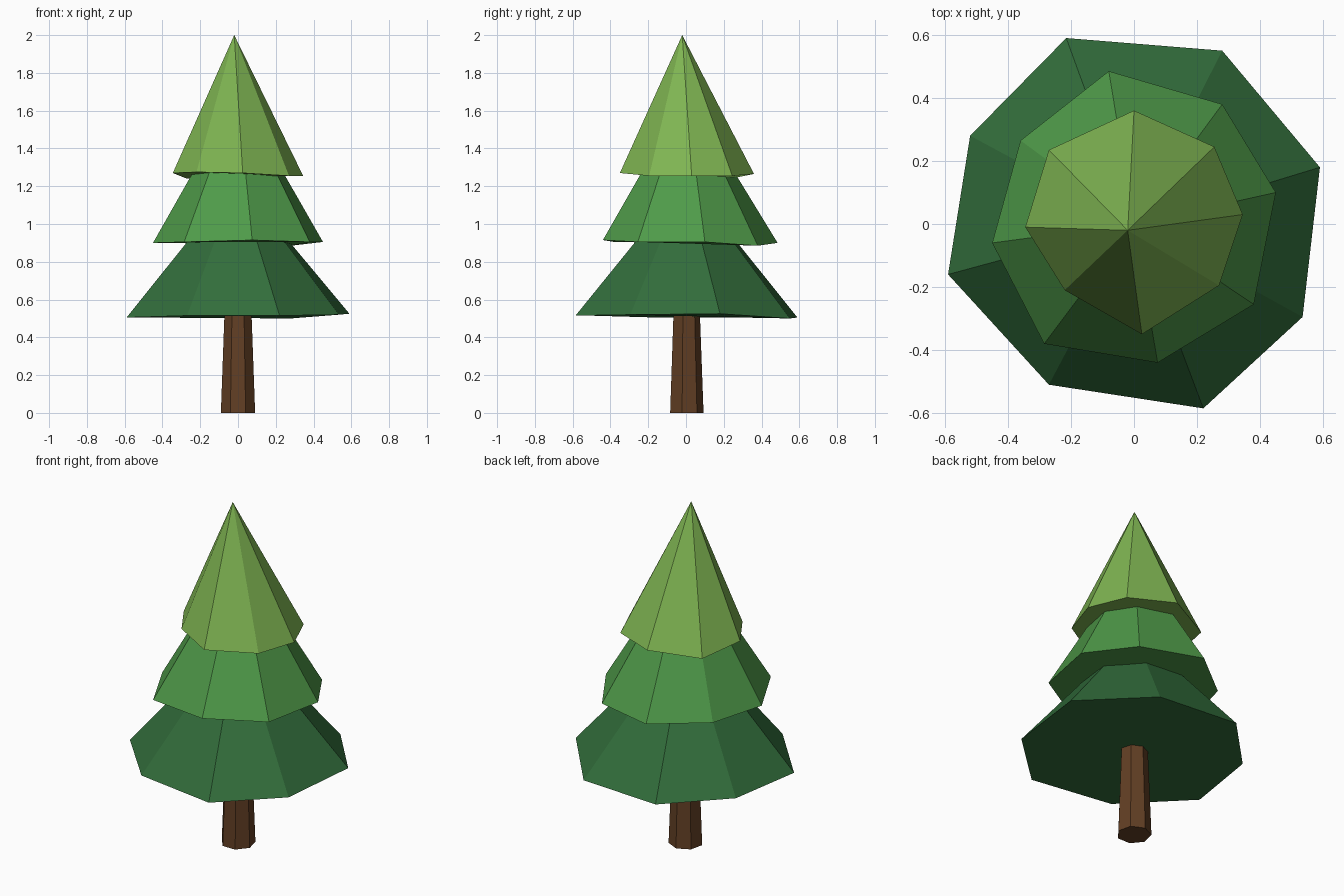
import bpy
import bmesh
from math import sin, cos, pi
from mathutils import Vector

cube = bpy.data.objects.get("Cube")
if cube:
    bpy.data.objects.remove(cube, do_unlink=True)


def material(name, rgb):
    """Flat material from 0-255 display values, converted to linear."""
    color = [((c / 255 + 0.055) / 1.055) ** 2.4 for c in rgb] + [1.0]
    mat = bpy.data.materials.new(name)
    mat.use_nodes = True
    mat.diffuse_color = color
    bsdf = mat.node_tree.nodes["Principled BSDF"]
    bsdf.inputs["Base Color"].default_value = color
    bsdf.inputs["Roughness"].default_value = 0.9
    return mat


def frustum(name, ring, centre, taper, mat):
    """Faceted solid from a base ring that narrows toward centre by taper."""
    bm = bmesh.new()
    tip = Vector(centre)
    base = [bm.verts.new(p) for p in ring]
    if taper == 0:
        apex = bm.verts.new(tip)
    else:
        top = []
        for p in ring:
            q = tip + (Vector(p) - tip) * taper
            q.z = tip.z
            top.append(bm.verts.new(q))
        bm.faces.new(top)
    bm.faces.new(base)
    for i in range(len(base)):
        j = (i + 1) % len(base)
        if taper == 0:
            bm.faces.new((base[i], base[j], apex))
        else:
            bm.faces.new((base[i], base[j], top[j], top[i]))
    bmesh.ops.recalc_face_normals(bm, faces=bm.faces[:])
    mesh = bpy.data.meshes.new(name)
    bm.to_mesh(mesh)
    bm.free()
    mesh.materials.append(mat)
    obj = bpy.data.objects.new(name, mesh)
    bpy.context.collection.objects.link(obj)
    return obj


bark = material("bark brown", (98, 63, 36))
dark_green = material("dark green", (50, 109, 59))
mid_green = material("mid green", (79, 154, 73))
light_green = material("light green", (127, 181, 82))

# Seven-sided tapering trunk
angles = [pi / 2 + 2 * pi * i / 7 for i in range(7)]
trunk_ring = [(0.093 * cos(a), 0.093 * sin(a), 0) for a in angles]
frustum("trunk", trunk_ring, (0, 0, 0.6), 0.76, bark)

# Lower foliage: wide, slightly uneven eight-sided skirt
lower = [(-0.215, 0.59, 0.505), (0.28, 0.55, 0.5), (0.59, 0.18, 0.525),
         (0.535, -0.295, 0.52), (0.22, -0.585, 0.515), (-0.27, -0.51, 0.515),
         (-0.59, -0.16, 0.505), (-0.52, 0.28, 0.505)]
frustum("lower_foliage", lower, (0, 0, 1.02), 0.3, dark_green)

# Middle foliage
middle = [(-0.08, 0.485, 0.9), (0.28, 0.38, 0.885), (0.45, 0.1, 0.905),
          (0.38, -0.255, 0.905), (0.075, -0.44, 0.915), (-0.285, -0.38, 0.905),
          (-0.45, -0.06, 0.9), (-0.36, 0.265, 0.9)]
frustum("middle_foliage", middle, (0, 0, 1.4), 0.37, mid_green)

# Top foliage: pointed, leaning a touch off centre
upper = [(0, 0.36, 1.265), (0.255, 0.245, 1.255), (0.345, 0.03, 1.255),
         (0.27, -0.195, 1.255), (0.025, -0.35, 1.27), (-0.22, -0.21, 1.275),
         (-0.345, -0.01, 1.27), (-0.27, 0.235, 1.24)]
frustum("top_foliage", upper, (-0.02, -0.02, 2), 0, light_green)
